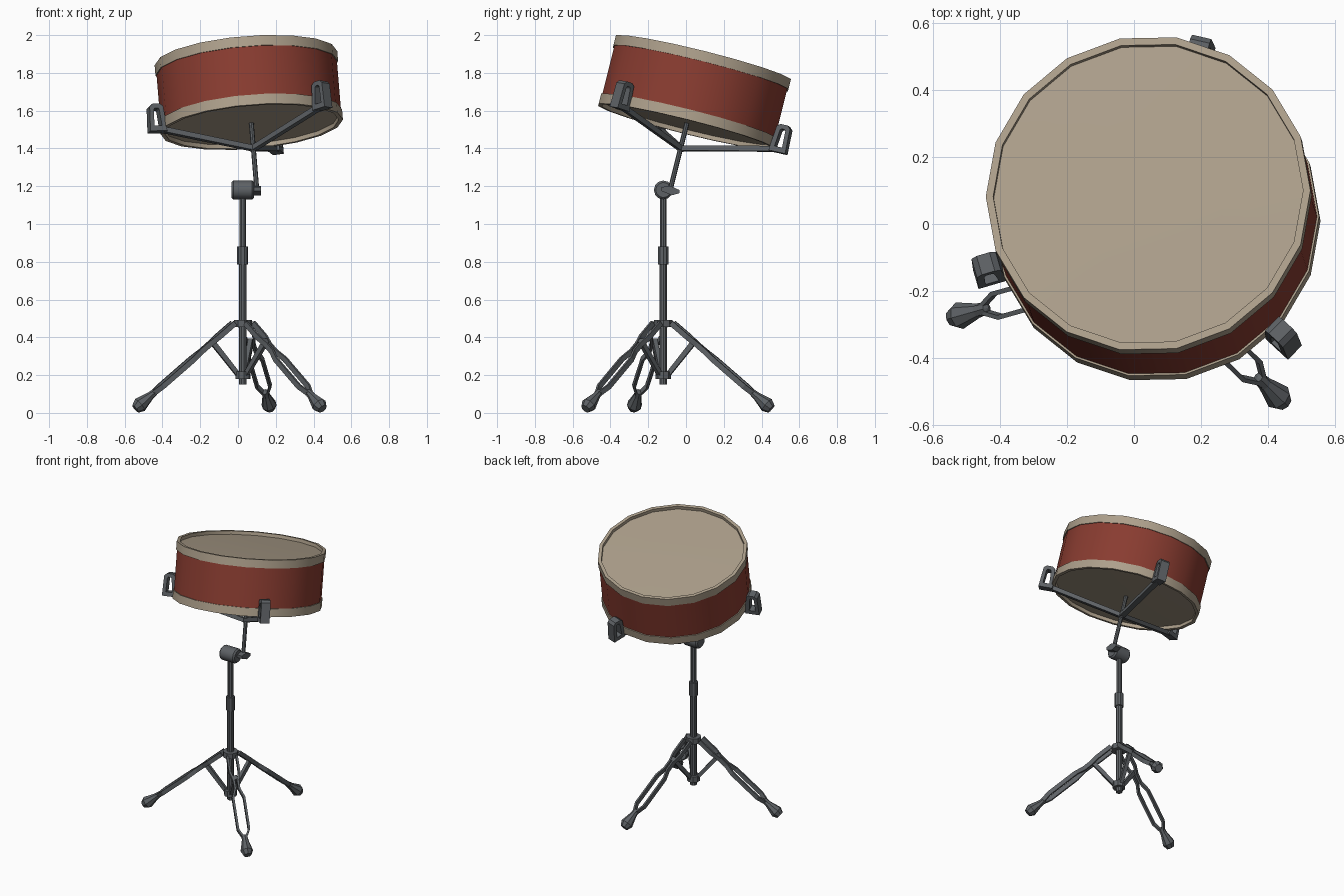
import bpy, bmesh, math
from mathutils import Matrix, Vector

if "Cube" in bpy.data.objects:
    bpy.data.objects.remove(bpy.data.objects["Cube"])


def material(name, rgb):
    m = bpy.data.materials.new(name)
    m.diffuse_color = (*rgb, 1)
    m.use_nodes = True
    m.node_tree.nodes["Principled BSDF"].inputs["Base Color"].default_value = m.diffuse_color
    return m


RED = material("red_shell", (0.25, 0.045, 0.03))
CREAM = material("cream", (0.42, 0.35, 0.26))
METAL = material("dark_metal", (0.11, 0.12, 0.13))


def frame(origin, x, y, z):
    m = Matrix((x, y, z)).transposed().to_4x4()
    m.translation = origin
    return m


def finish(name, bm, mat, matrix, smooth):
    bmesh.ops.remove_doubles(bm, verts=bm.verts, dist=1e-5)
    bmesh.ops.recalc_face_normals(bm, faces=bm.faces)
    me = bpy.data.meshes.new(name)
    bm.to_mesh(me)
    bm.free()
    me.transform(matrix)
    if smooth:
        me.shade_smooth()
        me.set_sharp_from_angle(angle=math.radians(35))
    me.materials.append(mat)
    bpy.context.collection.objects.link(bpy.data.objects.new(name, me))


def lathe(name, profile, sides, mat, matrix, smooth=True):
    """Revolve (radius, height) points about local z."""
    bm = bmesh.new()
    rings = [[bm.verts.new((r * math.cos(math.tau * i / sides), r * math.sin(math.tau * i / sides), h))
              for i in range(sides)] for r, h in profile]
    for (r0, _), (r1, _), a, b in zip(profile, profile[1:], rings, rings[1:]):
        for i in range(sides):
            j = (i + 1) % sides
            if r0 == 0:
                bm.faces.new((a[0], b[i], b[j]))
            elif r1 == 0:
                bm.faces.new((a[i], a[j], b[0]))
            else:
                bm.faces.new((a[i], a[j], b[j], b[i]))
    bmesh.ops.delete(bm, geom=[v for v in bm.verts if not v.link_faces], context='VERTS')
    finish(name, bm, mat, matrix, smooth)


def rod(name, r, h0, h1, sides, matrix):
    lathe(name, [(0, h0), (r, h0), (r, h1), (0, h1)], sides, METAL, matrix)


def ribbon(name, a, b, width, matrix, closed=False):
    """Strip between two local xy outlines, given a thickness along local z."""
    bm = bmesh.new()
    n = len(a)
    rows = [[bm.verts.new((*p, h)) for p in side] for side, h in
            ((a, -width / 2), (b, -width / 2), (b, width / 2), (a, width / 2))]
    for i in range(n if closed else n - 1):
        j = (i + 1) % n
        for k in range(4):
            p, q = rows[k], rows[(k + 1) % 4]
            bm.faces.new((p[i], p[j], q[j], q[i]))
    if not closed:
        for i in (0, n - 1):
            bm.faces.new([row[i] for row in rows])
    finish(name, bm, METAL, matrix, False)


# Tilted drum frame, origin at the centre of the lower edge
N = Vector((-0.08, 0.242, 0.967)).normalized()
DX = (Vector((1, 0, 0)) - N * N.x).normalized()
DY = N.cross(DX)
BASE = Vector((0.072, 0.0, 1.515))
DRUM = frame(BASE, DX, DY, N)

# Drum shell, hoops and heads
lathe("drum_shell", [(0.479, 0.05), (0.479, 0.325)], 18, RED, DRUM)
for name, h in (("lower_hoop", 0.0), ("upper_hoop", 0.32)):
    lathe(name, [(0.485, h), (0.485, h + 0.055), (0.463, h + 0.055), (0.463, h), (0.485, h)],
          18, CREAM, DRUM)
lathe("upper_head", [(0.465, 0.352), (0.23, 0.357), (0, 0.359)], 18, CREAM, DRUM)
lathe("lower_head", [(0.465, 0.023), (0.23, 0.02), (0, 0.019)], 18, CREAM, DRUM)

# Basket: rod on the drum axis, three arms with looped grips
rod("tilt_rod", 0.013, -0.355, 0.022, 8, DRUM)
ANGLES = [math.radians(75.7 + 120 * i) for i in range(3)]
for i, ang in enumerate(ANGLES):
    radial = DX * math.cos(ang) + DY * math.sin(ang)
    m = frame(BASE, radial, N, radial.cross(N))
    ribbon(f"basket_arm_{i + 1}",
           [(-0.01, -0.107), (0.46, -0.004), (0.50, 0.0)],
           [(-0.01, -0.134), (0.47, -0.03), (0.50, -0.026)], 0.035, m)
    ribbon(f"basket_grip_{i + 1}",
           [(0.475, -0.025), (0.568, -0.025), (0.562, 0.108), (0.545, 0.124), (0.505, 0.124), (0.487, 0.11)],
           [(0.502, 0.003), (0.544, 0.003), (0.540, 0.092), (0.534, 0.1), (0.516, 0.1), (0.510, 0.092)],
           0.06, m, True)

# Tilter: horizontal barrel and wing lever
C = Vector((0.025, -0.12, 0))
X, Y, Z = Vector((1, 0, 0)), Vector((0, 1, 0)), Vector((0, 0, 1))
lathe("tilter_barrel", [(0, -0.06), (0.04, -0.06), (0.05, -0.05), (0.05, 0.05), (0.04, 0.06), (0, 0.06)],
      12, METAL, frame(C + Z * 1.18, Y, Z, X))
ribbon("tilter_lever", [(-0.13, 1.195), (-0.085, 1.202), (-0.035, 1.18)],
       [(-0.13, 1.175), (-0.075, 1.152), (-0.035, 1.163)], 0.042, frame((0.102, 0, 0), Y, Z, X))

# Centre pole with collars
POLE = Matrix.Translation(C)
rod("lower_pole", 0.021, 0.15, 0.83, 10, POLE)
rod("upper_pole", 0.018, 0.83, 1.16, 10, POLE)
rod("height_collar", 0.029, 0.785, 0.88, 10, POLE)
rod("leg_hub", 0.05, 0.455, 0.493, 9, POLE)
rod("brace_hub", 0.042, 0.18, 0.22, 9, POLE)

# Tripod legs: paired bent strips, brace and rubber foot
SLOPE = math.atan(0.84)
LENGTH = 0.54 / math.cos(SLOPE)
WIDTHS = [(0.0, 0.03), (0.16, 0.03), (0.25, 0.013), (0.33, 0.013), (0.42, 0.036),
          (0.74, 0.036), (0.82, 0.009), (0.90, 0.009)]
for i, ang in enumerate(ANGLES):
    out = Vector((math.cos(ang), math.sin(ang), 0))
    side = Z.cross(out)
    along = out * math.cos(SLOPE) - Z * math.sin(SLOPE)
    top = C + out * 0.05 + Z * 0.475
    m = frame(top, along, side, along.cross(side))
    for s, label in ((1, "a"), (-1, "b")):
        ribbon(f"leg_{i + 1}_strip_{label}",
               [(t * LENGTH, s * (w + 0.007)) for t, w in WIDTHS],
               [(t * LENGTH, s * (w - 0.007)) for t, w in WIDTHS], 0.028, m)
    lathe(f"foot_{i + 1}", [(0, 0.79 * LENGTH), (0.018, 0.80 * LENGTH), (0.022, 0.85 * LENGTH),
                            (0.041, 0.955 * LENGTH), (0.026, LENGTH), (0, LENGTH)],
          8, METAL, frame(top, side, along.cross(side) * -1, along), False)
    # Brace from the leg pinch down to the lower hub
    ribbon(f"brace_{i + 1}", [(0.02, 0.215), (0.165, 0.395)], [(0.035, 0.195), (0.185, 0.375)],
           0.024, frame(C, out, Z, side))
